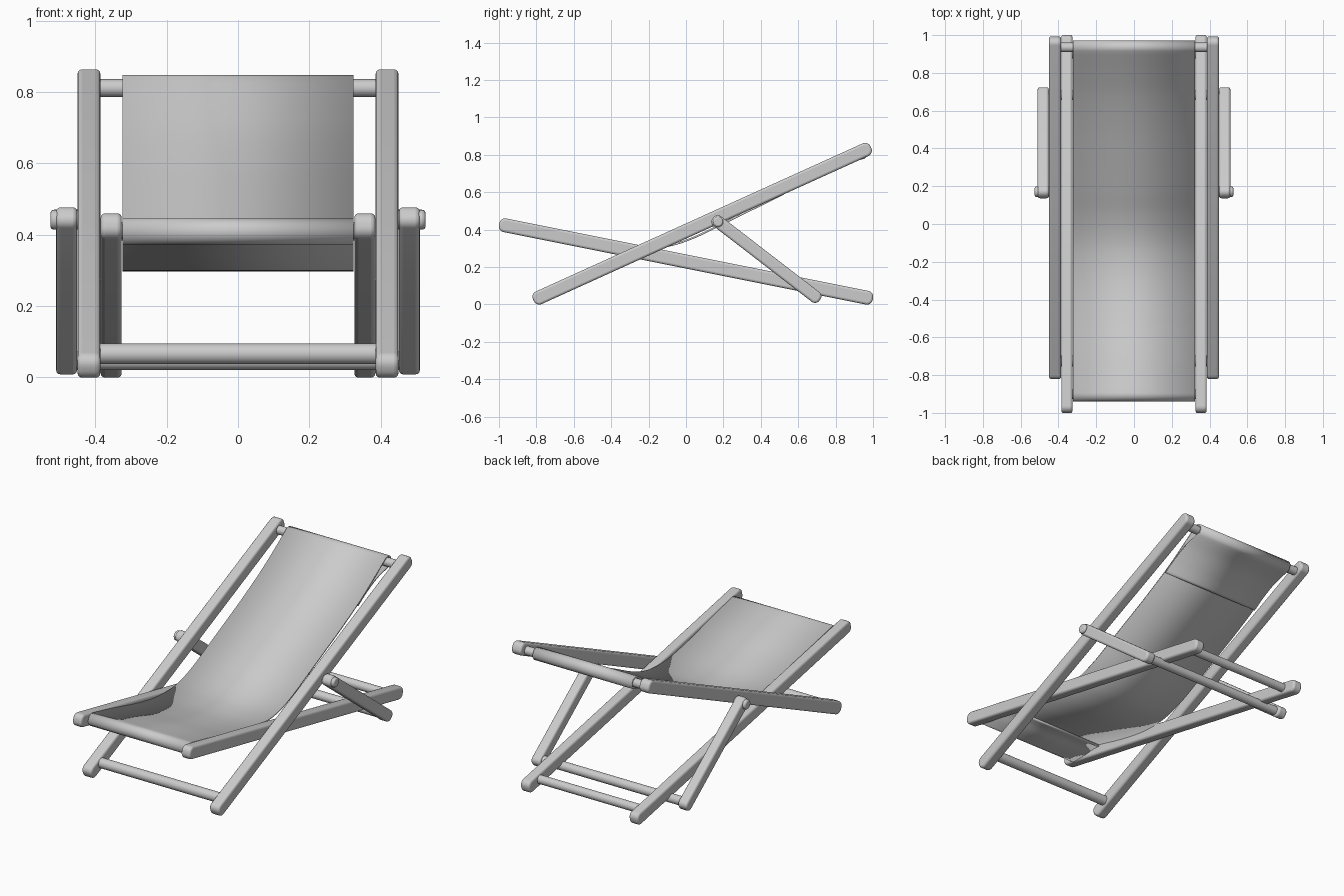
import bpy, bmesh, math
from mathutils import Vector

if "Cube" in bpy.data.objects:
    bpy.data.objects.remove(bpy.data.objects["Cube"])


def finish(name, bm, bevel=0.0, mirror=False, angle=35):
    bmesh.ops.recalc_face_normals(bm, faces=bm.faces[:])
    me = bpy.data.meshes.new(name)
    bm.to_mesh(me)
    bm.free()
    ob = bpy.data.objects.new(name, me)
    bpy.context.collection.objects.link(ob)
    if bevel:
        b = ob.modifiers.new("bevel", 'BEVEL')
        b.width, b.segments, b.angle_limit = bevel, 3, math.radians(50)
    if mirror:
        ob.modifiers.new("mirror", 'MIRROR')
    bpy.ops.object.select_all(action='DESELECT')
    bpy.context.view_layer.objects.active = ob
    ob.select_set(True)
    bpy.ops.object.shade_smooth_by_angle(angle=math.radians(angle))
    return ob


def rail(name, a, b, r, x0, x1):
    """Round-ended plank between two (y, z) points, mirrored across x."""
    a, b = Vector(a), Vector(b)
    d = (b - a).normalized()
    n = Vector((-d.y, d.x))
    half, mid, c = (b - a).length / 2 + r, (a + b) / 2, r * 0.85
    bm = bmesh.new()
    verts = []
    for k, (su, sv) in enumerate([(1, 1), (-1, 1), (-1, -1), (1, -1)]):
        for i in range(7):
            t = math.pi / 2 * (k + i / 6)
            u = su * (half - c) + c * math.cos(t)
            v = sv * (r - c) + c * math.sin(t)
            p = mid + d * u + n * v
            verts.append(bm.verts.new((x0, p.x, p.y)))
    f = bm.faces.new(verts)
    ext = bmesh.ops.extrude_face_region(bm, geom=[f])
    bmesh.ops.translate(bm, vec=(x1 - x0, 0, 0),
                        verts=[g for g in ext['geom'] if isinstance(g, bmesh.types.BMVert)])
    return finish(name, bm, 0.012, True)


def rod(name, y, z, r, x0, x1, bevel=0.0, mirror=False):
    """Round bar running along x."""
    bm = bmesh.new()
    bmesh.ops.create_cone(bm, cap_ends=True, segments=24, radius1=r, radius2=r, depth=x1 - x0)
    for v in bm.verts:
        x, yy, zz = v.co
        v.co = (zz + (x0 + x1) / 2, y + x, z + yy)
    return finish(name, bm, bevel, mirror)


def smooth_path(pts, steps=6):
    """Catmull-Rom samples through a few points."""
    pts = [Vector(p) for p in pts]
    pts = [2 * pts[0] - pts[1]] + pts + [2 * pts[-1] - pts[-2]]
    out = []
    for p0, p1, p2, p3 in zip(pts, pts[1:], pts[2:], pts[3:]):
        for i in range(steps):
            t = i / steps
            out.append(0.5 * (2 * p1 + (p2 - p0) * t + (2 * p0 - 5 * p1 + 4 * p2 - p3) * t ** 2
                              + (3 * p1 - p0 - 3 * p2 + p3) * t ** 3))
    return out + [pts[-2]]


def arc(c, r, a0, a1, n=16):
    return [Vector((c[0] + r * math.cos(math.radians(a0 + (a1 - a0) * i / n)),
                    c[1] + r * math.sin(math.radians(a0 + (a1 - a0) * i / n)))) for i in range(n + 1)]


# Wooden frames
rail("back_frame_rail", (-.782, .038), (.955, .825), .037, .386, .450)
rail("seat_frame_rail", (-.963, .422), (.963, .037), .037, .326, .385)
rail("prop_leg", (.171, .442), (.689, .043), .033, .451, .510)

# Crossbars and pivots
HEAD, SEAT = (.935, .811), (-.902, .409)
rod("head_bar", *HEAD, .025, -.40, .40)
rod("seat_front_bar", *SEAT, .025, -.34, .34)
rod("front_foot_bar", -.725, .066, .029, -.40, .40)
rod("seat_rear_bar", .90, .052, .025, -.34, .34)
rod("prop_bar", .682, .047, .026, -.46, .46)
rod("pivot_bolt", .171, .442, .028, .44, .526, .010, True)

# Canvas sling: hem, loop round each bar, sagging panel between them
R = .032
head_loop = arc(HEAD, R, -62, 120)
seat_loop = arc(SEAT, R, 75, 255)
panel = smooth_path([head_loop[-1], (.80, .757), (.68, .680), (.52, .592), (.36, .512), (.18, .424),
                     (.05, .361), (-.07, .319), (-.18, .303), (-.32, .308), (-.50, .342),
                     (-.70, .394), seat_loop[0]])
head_hem = smooth_path([(.66, .658), (.74, .708), (.84, .755), head_loop[0]])
seat_hem = smooth_path([seat_loop[-1], (-.82, .378), (-.75, .385), (-.69, .381)])
path = head_hem[:-1] + head_loop + panel[1:-1] + seat_loop + seat_hem[1:]
bm = bmesh.new()
rows = [[bm.verts.new((x, p.x, p.y)) for x in (-.324, .324)] for p in path]
for a, b in zip(rows, rows[1:]):
    bm.faces.new((a[0], a[1], b[1], b[0]))
sling = finish("canvas_sling", bm, angle=50)
s = sling.modifiers.new("thickness", 'SOLIDIFY')
s.thickness, s.offset = .010, 0
